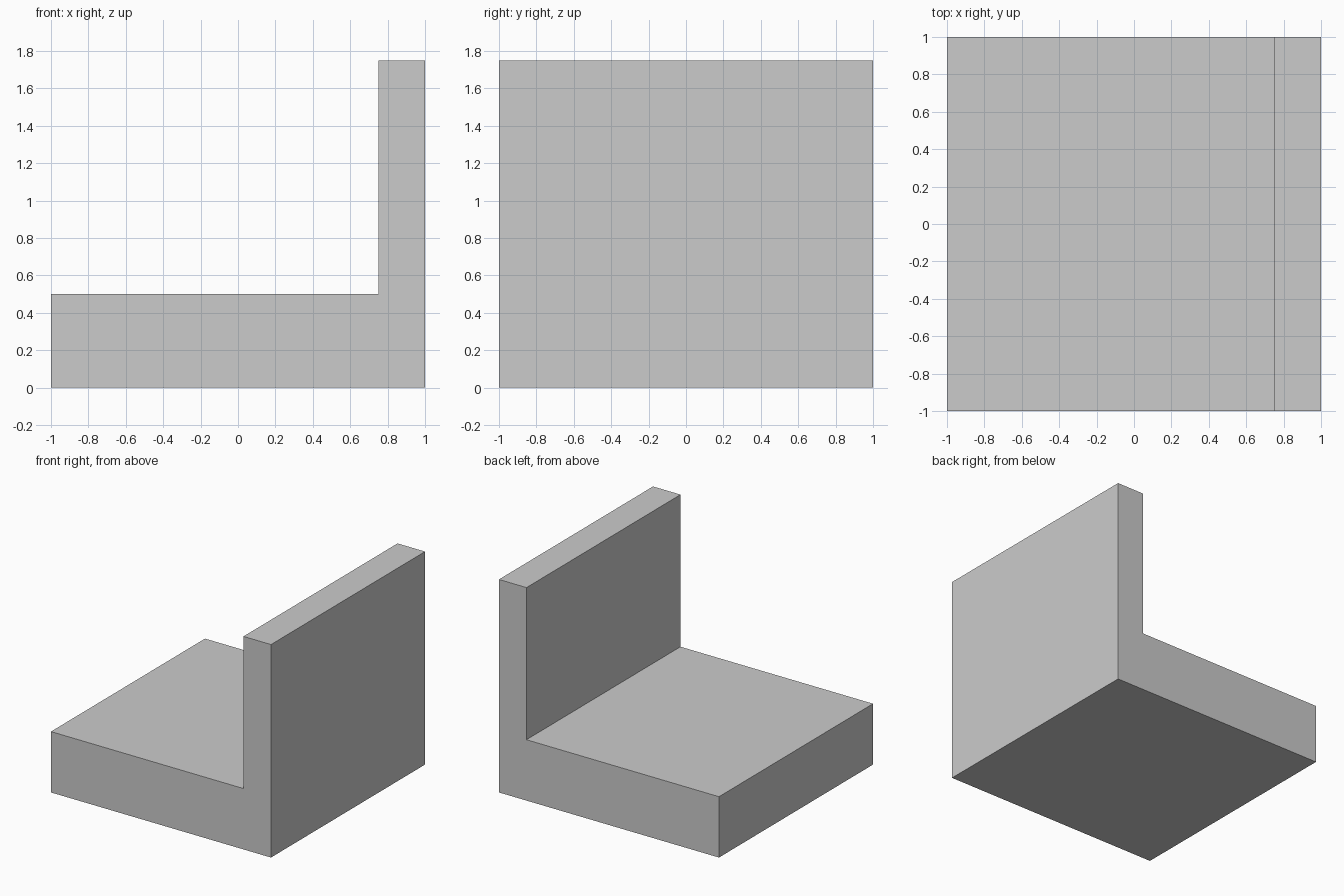
import bpy, bmesh

if "Cube" in bpy.data.objects:
    bpy.data.objects.remove(bpy.data.objects["Cube"])

# L-shaped side profile (x, z), extruded along y
profile = [(-1, 0), (1, 0), (1, 1.75), (0.75, 1.75), (0.75, 0.5), (-1, 0.5)]


def extrude_profile(name, points, y0, y1):
    bm = bmesh.new()
    face = bm.faces.new([bm.verts.new((x, y0, z)) for x, z in points])
    ext = bmesh.ops.extrude_face_region(bm, geom=[face])
    verts = [g for g in ext["geom"] if isinstance(g, bmesh.types.BMVert)]
    bmesh.ops.translate(bm, verts=verts, vec=(0, y1 - y0, 0))
    bmesh.ops.recalc_face_normals(bm, faces=bm.faces)
    mesh = bpy.data.meshes.new(name)
    bm.to_mesh(mesh)
    bm.free()
    obj = bpy.data.objects.new(name, mesh)
    bpy.context.collection.objects.link(obj)
    return obj


# Seat slab with upright back in one solid piece
extrude_profile("seat_with_back", profile, -1, 1)
